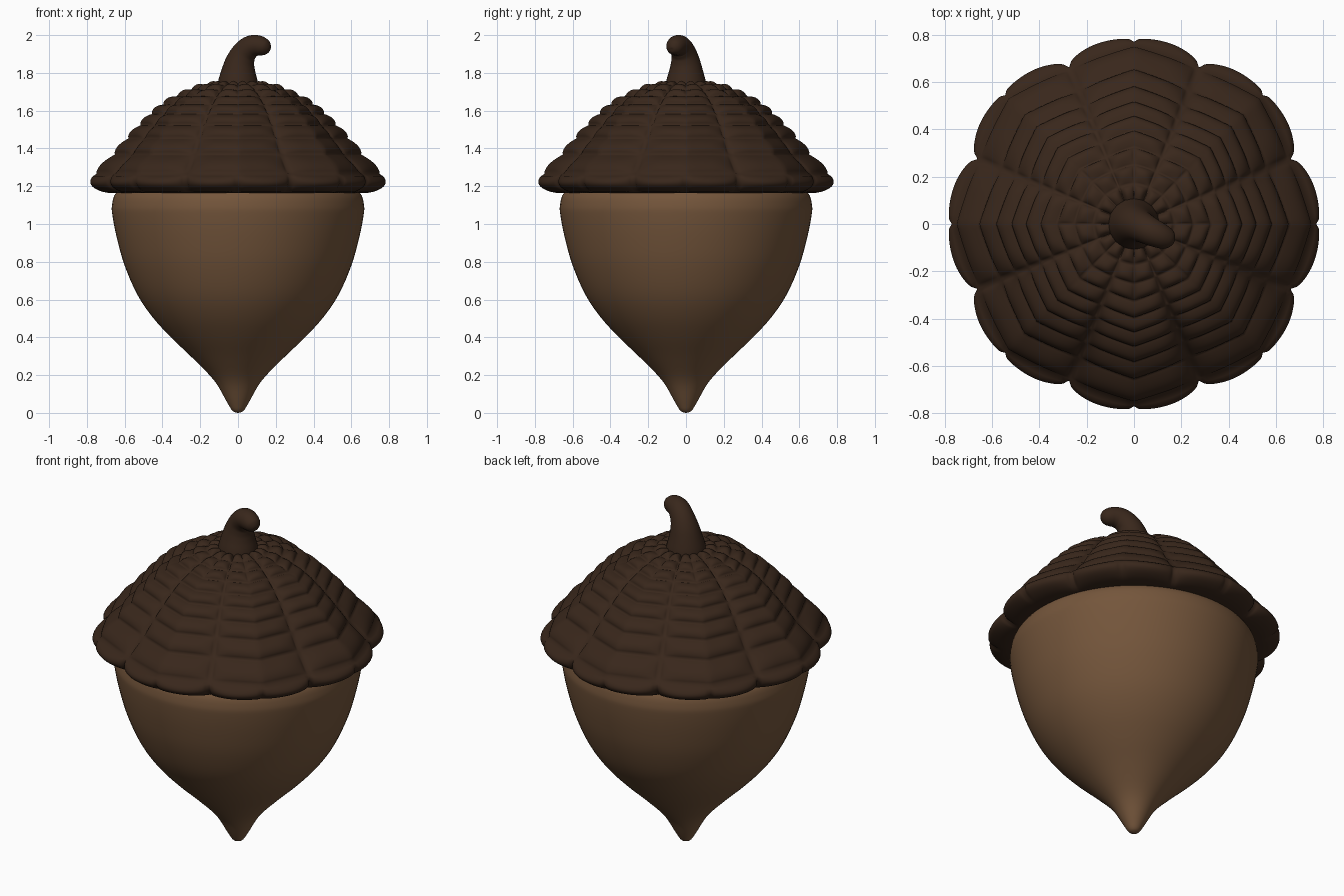
import bpy, bmesh, math
from mathutils import Vector

if "Cube" in bpy.data.objects:
    bpy.data.objects.remove(bpy.data.objects["Cube"])


def material(name, rgb):
    m = bpy.data.materials.new(name)
    m.diffuse_color = (*rgb, 1)
    m.use_nodes = True
    m.node_tree.nodes["Principled BSDF"].inputs["Base Color"].default_value = m.diffuse_color
    return m


def smooth_path(pts, steps):
    """Catmull-Rom through the points."""
    p = [Vector(q) for q in pts]
    p = [2 * p[0] - p[1]] + p + [2 * p[-1] - p[-2]]
    out = []
    for i in range(1, len(p) - 2):
        a, b, c, d = p[i - 1:i + 3]
        for k in range(steps):
            t = k / steps
            out.append(0.5 * (2 * b + (c - a) * t + (2 * a - 5 * b + 4 * c - d) * t * t
                              + (3 * b - a - 3 * c + d) * t ** 3))
    return out + [p[-2]]


def skin(name, rings, mat):
    """Join closed rings of points into a capped, smooth object."""
    bm = bmesh.new()
    rows = [[bm.verts.new(v) for v in ring] for ring in rings]
    for a, b in zip(rows, rows[1:]):
        for i in range(len(a)):
            j = (i + 1) % len(a)
            bm.faces.new((a[i], a[j], b[j], b[i]))
    bm.faces.new(rows[0])
    bm.faces.new(rows[-1])
    bmesh.ops.recalc_face_normals(bm, faces=bm.faces)
    for f in bm.faces:
        f.smooth = True
    me = bpy.data.meshes.new(name)
    bm.to_mesh(me)
    bm.free()
    me.materials.append(mat)
    ob = bpy.data.objects.new(name, me)
    bpy.context.collection.objects.link(ob)
    return ob


nut_brown = material("nut_brown", (0.175, 0.092, 0.044))
cap_brown = material("cap_brown", (0.040, 0.020, 0.011))

# Nut: lathed profile (radius, height)
profile = [(0.004, 0), (0.03, 0.012), (0.06, 0.06), (0.125, 0.17), (0.235, 0.285),
           (0.355, 0.40), (0.455, 0.51), (0.535, 0.63), (0.60, 0.78), (0.64, 0.92),
           (0.664, 1.04), (0.667, 1.10), (0.645, 1.165), (0.56, 1.22), (0.3, 1.26), (0.01, 1.27)]
N = 96
skin("nut", [[(r * math.cos(2 * math.pi * i / N), r * math.sin(2 * math.pi * i / N), z)
              for i in range(N)] for r, z in smooth_path(profile, 4)], nut_brown)

# Cap: crease line of each row of scales (radius at the eight ridges, height)
creases = [Vector(c) for c in [
    (0.08, 1.735), (0.17, 1.732), (0.25, 1.708), (0.325, 1.675), (0.395, 1.632), (0.455, 1.582),
    (0.515, 1.522), (0.58, 1.452), (0.652, 1.367), (0.75, 1.265), (0.69, 1.165)]]
SEG, STEP = 256, 12
RIM = len(creases) - 2


def cap_ring(row, s):
    a, b = creases[row], creases[row + 1]
    base, d = a.lerp(b, s), (b - a).normalized()
    flat = 0.88 * min(1, (row + s) / 3)              # round at the stem, octagonal below
    if row == RIM:
        flat, out, lift = 0.72, Vector((1, -0.1)), 0.085 * max(0, math.sin(math.pi * s)) ** 0.6
        ridge_pinch, valley_pinch = 0.5, 0.7
    else:
        out, lift = Vector((-d.y, d.x)), 0.023 * max(0, math.sin(math.pi * s ** 1.4)) ** 0.6
        ridge_pinch, valley_pinch = (0.8 if row < 3 else 0.25), 1.5
        if row == RIM - 1:
            flat -= 0.16 * s
    ring = []
    for i in range(SEG):
        ang = 2 * math.pi * i / SEG
        phi = abs((ang + math.pi / 8) % (math.pi / 4) - math.pi / 8)
        u = phi / (math.pi / 8)                      # 0 on a ridge, 1 in a valley
        octagon = 1 + flat * (math.cos(math.pi / 8) / math.cos(math.pi / 8 - phi) - 1)
        dip = 1 - max(0, math.sin(math.pi * u)) ** 0.5
        bulge = lift * (1 - (ridge_pinch if u < 0.5 else valley_pinch) * dip)
        r = base.x * octagon + out.x * bulge
        ring.append((r * math.cos(ang), r * math.sin(ang), base.y + out.y * bulge))
    return ring


rings = [cap_ring(k, j / STEP) for k in range(RIM + 1) for j in range(STEP)]
rings.append(cap_ring(RIM, 1.0))
rings.append([(x * 0.8, y * 0.8, 1.17) for x, y, z in rings[-1]])
skin("cap", rings, cap_brown)

# Stem: tapered hook (x, y, z, radius)
stem = [(0, 0, 1.70, 0.108), (0, 0, 1.75, 0.106), (0.003, 0, 1.81, 0.090), (0.012, -0.003, 1.86, 0.077),
        (0.032, -0.012, 1.905, 0.066), (0.065, -0.029, 1.937, 0.060), (0.10, -0.045, 1.945, 0.055),
        (0.13, -0.058, 1.938, 0.049), (0.15, -0.067, 1.928, 0.038), (0.163, -0.073, 1.921, 0.018),
        (0.165, -0.074, 1.92, 0.002)]
path = smooth_path(stem, 4)
side = Vector((0.42, 0.91, 0))                       # perpendicular to the plane of the hook
stem_rings = []
for i, p in enumerate(path):
    t = (path[min(i + 1, len(path) - 1)] - path[max(i - 1, 0)]).to_3d().normalized()
    u = (side - t * side.dot(t)).normalized()
    v = t.cross(u)
    stem_rings.append([p.to_3d() + p.w * (math.cos(w) * u + math.sin(w) * v)
                       for w in (2 * math.pi * k / 32 for k in range(32))])
skin("stem", stem_rings, cap_brown)
